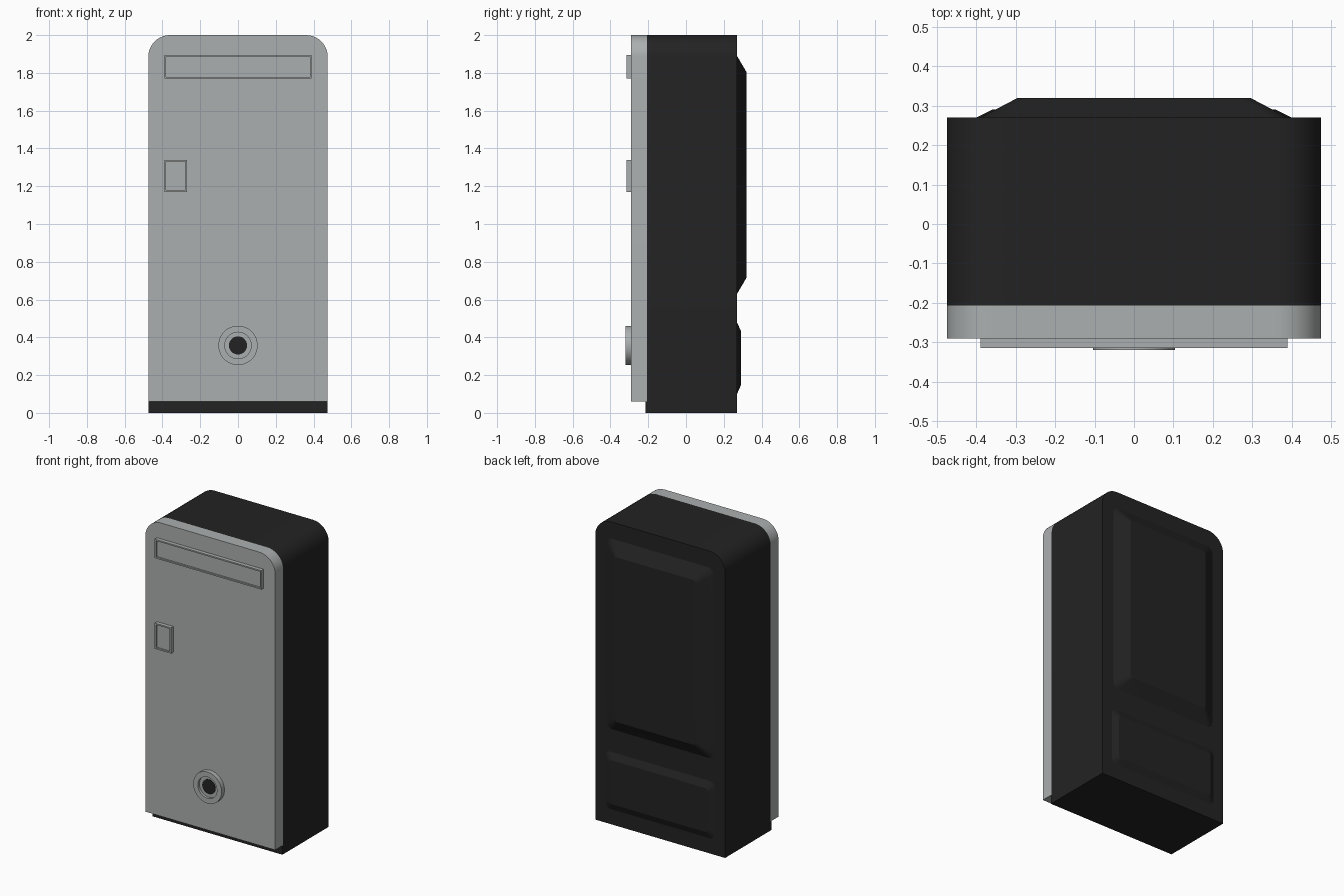
import bpy, bmesh, math

if "Cube" in bpy.data.objects:
    bpy.data.objects.remove(bpy.data.objects["Cube"])


def material(name, rgb):
    m = bpy.data.materials.new(name)
    m.diffuse_color = (*rgb, 1)
    m.use_nodes = True
    m.node_tree.nodes["Principled BSDF"].inputs["Base Color"].default_value = m.diffuse_color
    return m


GREY = material("light grey", (0.41, 0.43, 0.43))
BLACK = material("soft black", (0.0165, 0.0165, 0.0165))


def rounded_rect(x0, x1, z0, z1, r_top, r_bot, y, seg=10):
    """Counter-clockwise outline seen from the front, at depth y."""
    pts = []
    corners = [(x1, z0, -1, 1, 270, r_bot), (x1, z1, -1, -1, 0, r_top),
               (x0, z1, 1, -1, 90, r_top), (x0, z0, 1, 1, 180, r_bot)]
    for cx, cz, sx, sz, start, r in corners:
        if r == 0:
            pts.append((cx, y, cz))
            continue
        for i in range(seg + 1):
            a = math.radians(start + 90 * i / seg)
            pts.append((cx + sx * r + r * math.cos(a), y, cz + sz * r + r * math.sin(a)))
    return pts


def circle(r, y, z, n=48):
    return [(r * math.cos(2 * math.pi * i / n), y, z + r * math.sin(2 * math.pi * i / n))
            for i in range(n)]


def loft(name, loops, mat, angle=30):
    """Bridge matching outlines in order and cap both ends."""
    bm = bmesh.new()
    rings = [[bm.verts.new(p) for p in loop] for loop in loops]
    n = len(rings[0])
    for a, b in zip(rings, rings[1:]):
        for i in range(n):
            j = (i + 1) % n
            bm.faces.new((a[i], a[j], b[j], b[i]))
    bm.faces.new(rings[0])
    bm.faces.new(rings[-1][::-1])
    bmesh.ops.recalc_face_normals(bm, faces=bm.faces)
    me = bpy.data.meshes.new(name)
    bm.to_mesh(me)
    bm.free()
    me.materials.append(mat)
    ob = bpy.data.objects.new(name, me)
    bpy.context.collection.objects.link(ob)
    bpy.ops.object.select_all(action='DESELECT')
    ob.select_set(True)
    bpy.context.view_layer.objects.active = ob
    bpy.ops.object.shade_smooth_by_angle(angle=math.radians(angle))
    return ob


# Main housing and front panel, rounded at the top corners only
loft("housing", [rounded_rect(-0.475, 0.475, 0, 2, 0.115, 0, y) for y in (-0.207, 0.27)], BLACK)
loft("front_panel", [rounded_rect(-0.475, 0.475, 0.06, 2, 0.115, 0, y) for y in (-0.29, -0.207)], GREY)
# Thin foot lip showing under the panel
loft("foot_lip", [rounded_rect(-0.475, 0.475, 0, 0.06, 0, 0, y) for y in (-0.214, -0.207)], BLACK)


# Raised back plates with sloping sides
def back_plate(name, outer, inner, y):
    loft(name, [rounded_rect(*outer, 0.04, 0.04, 0.268),
                rounded_rect(*outer, 0.04, 0.04, 0.27),
                rounded_rect(*inner, 0.02, 0.02, y)], BLACK, 20)


back_plate("upper_back_plate", (-0.39, 0.39, 0.63, 1.89), (-0.295, 0.295, 0.715, 1.805), 0.32)
back_plate("lower_back_plate", (-0.40, 0.40, 0.10, 0.48), (-0.36, 0.36, 0.145, 0.435), 0.29)


# Raised frames with a shallow recess
def frame(name, x0, x1, z0, z1, w=0.009):
    def ring(inset, y):
        return rounded_rect(x0 + inset, x1 - inset, z0 + inset, z1 - inset, 0, 0, y)
    loft(name, [ring(0, -0.289), ring(0, -0.315), ring(w, -0.315), ring(w, -0.305)], GREY)


frame("display_frame", -0.39, 0.39, 1.77, 1.895)
frame("button_frame", -0.39, -0.27, 1.17, 1.34)

# Round socket near the foot with a dark centre
Z = 0.357
loft("socket_ring", [circle(0.104, -0.289, Z), circle(0.104, -0.32, Z), circle(0.07, -0.32, Z),
                     circle(0.07, -0.303, Z), circle(0.048, -0.303, Z)], GREY)
loft("socket_centre", [circle(0.048, -0.300, Z), circle(0.048, -0.306, Z)], BLACK)
